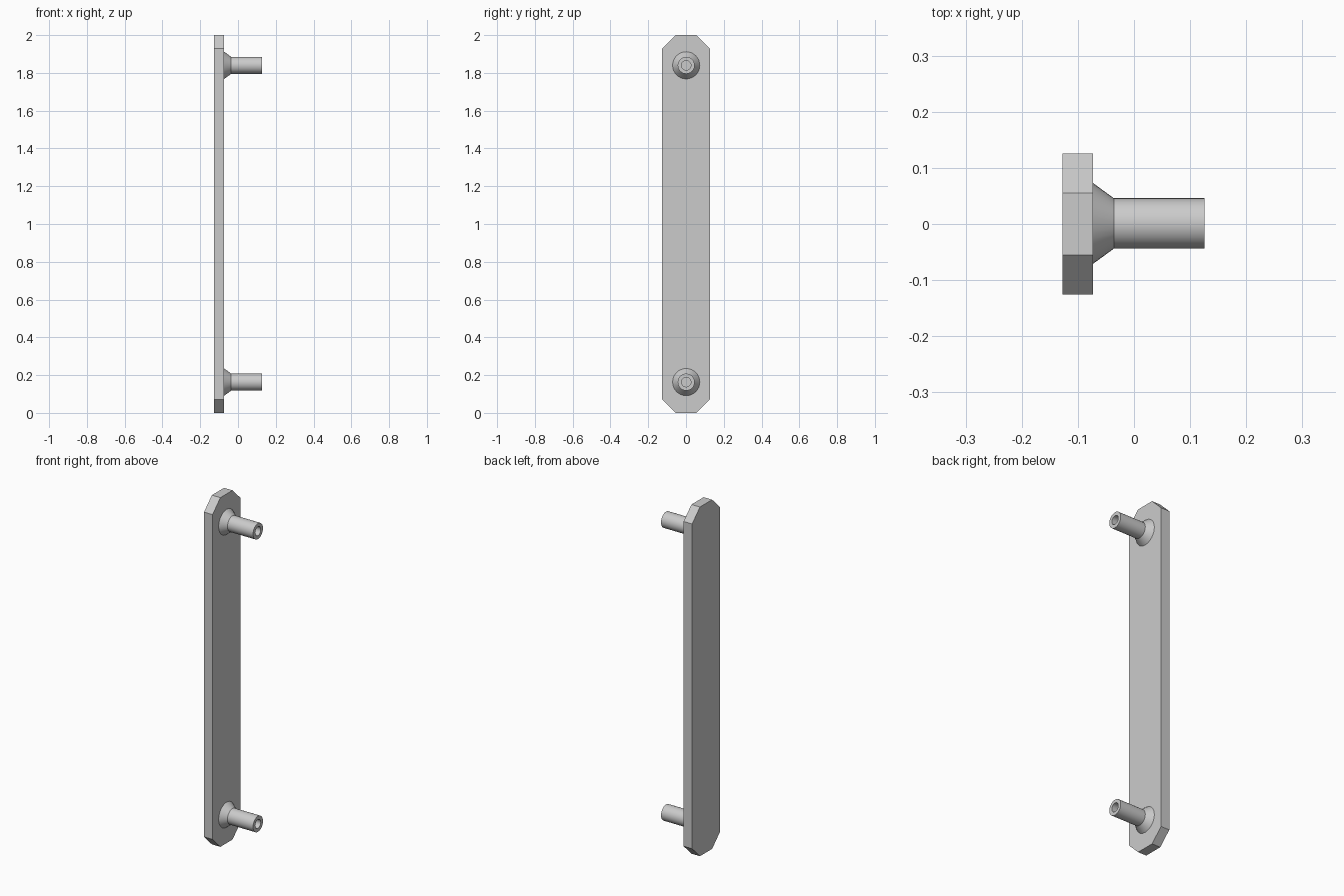
import bpy, bmesh, math

if "Cube" in bpy.data.objects:
    bpy.data.objects.remove(bpy.data.objects["Cube"])

def make_object(name, bm):
    bmesh.ops.recalc_face_normals(bm, faces=bm.faces)
    mesh = bpy.data.meshes.new(name)
    bm.to_mesh(mesh)
    bm.free()
    obj = bpy.data.objects.new(name, mesh)
    bpy.context.collection.objects.link(obj)
    return obj

# Back plate: chamfered outline in the YZ plane, extruded along x
X_BACK, X_FACE = -0.127, -0.073
W, TOP_W, CUT = 0.126, 0.055, 0.07
outline = [(W, CUT), (W, 2 - CUT), (TOP_W, 2), (-TOP_W, 2),
           (-W, 2 - CUT), (-W, CUT), (-TOP_W, 0), (TOP_W, 0)]
bm = bmesh.new()
face = bm.faces.new([bm.verts.new((X_BACK, y, z)) for y, z in outline])
ext = bmesh.ops.extrude_face_region(bm, geom=[face])
moved = [v for v in ext["geom"] if isinstance(v, bmesh.types.BMVert)]
bmesh.ops.translate(bm, verts=moved, vec=(X_FACE - X_BACK, 0, 0))
make_object("back_plate", bm)

# Mounting posts: flared base, straight tube and blind bore, as (x, radius)
profile = [(X_FACE, 0.072), (-0.036, 0.045), (0.126, 0.045),
           (0.126, 0.025), (-0.036, 0.025)]
SIDES = 32

def post(name, z):
    bm = bmesh.new()
    rings = []
    for x, r in profile:
        angles = [2 * math.pi * i / SIDES for i in range(SIDES)]
        rings.append([bm.verts.new((x, 0.001 + r * math.cos(a), z + r * math.sin(a)))
                      for a in angles])
    for a, b in zip(rings, rings[1:]):
        for i in range(SIDES):
            j = (i + 1) % SIDES
            bm.faces.new((a[i], a[j], b[j], b[i]))
    bm.faces.new(rings[0])    # base against the plate
    bm.faces.new(rings[-1])   # bottom of the bore
    return make_object(name, bm)

for name, z in (("lower_post", 0.163), ("upper_post", 1.84)):
    obj = post(name, z)
    bpy.ops.object.select_all(action='DESELECT')
    obj.select_set(True)
    bpy.context.view_layer.objects.active = obj
    bpy.ops.object.shade_smooth_by_angle(angle=math.radians(30))
